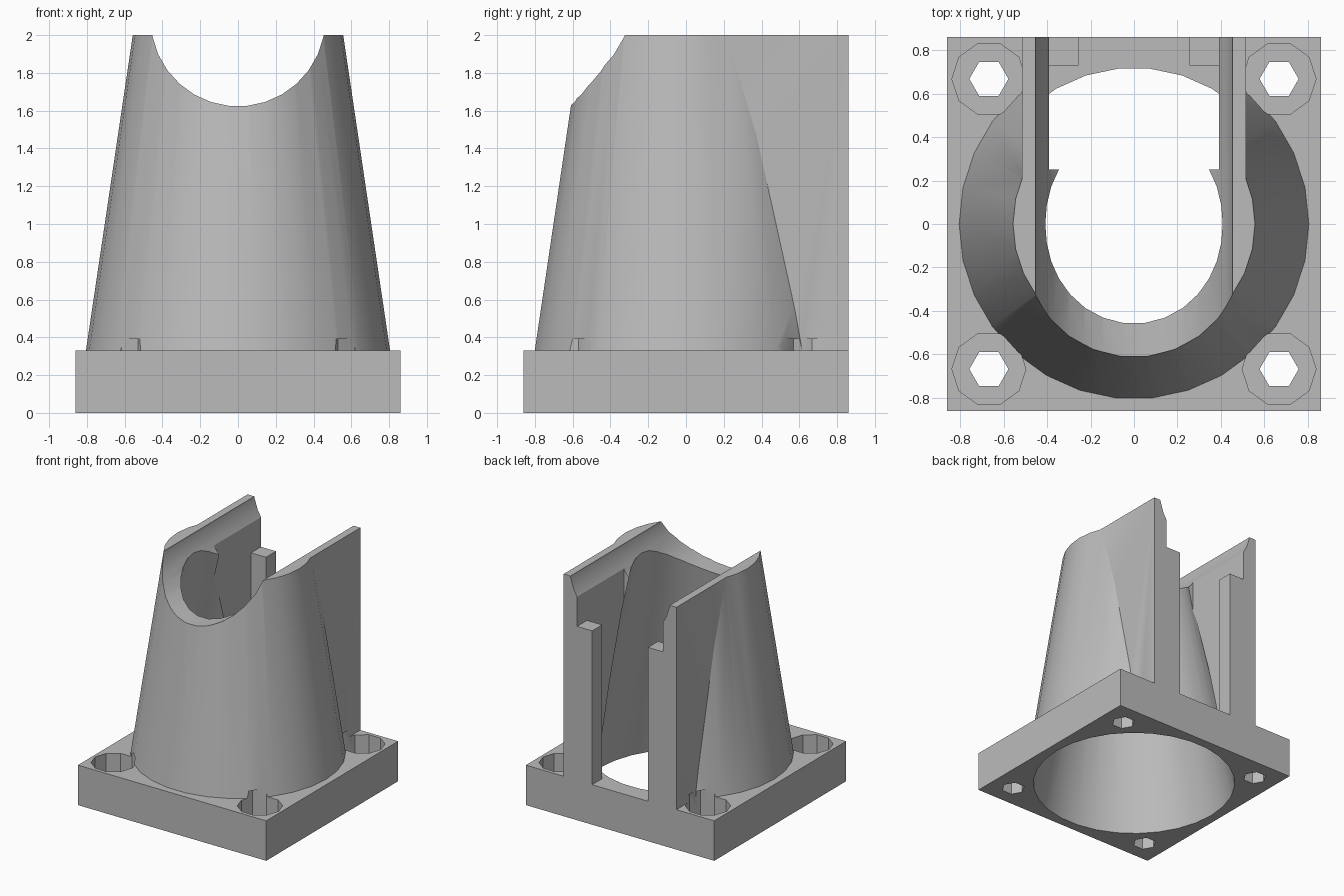
import bpy, bmesh, math
from mathutils import Matrix

cube = bpy.data.objects.get("Cube")
if cube:
    bpy.data.objects.remove(cube, do_unlink=True)

HALF, TOP, PLATE = 0.86, 2.0, 0.33      # half width, full height, plate thickness

grey = bpy.data.materials.new("grey_plastic")
grey.use_nodes = True
grey.diffuse_color = (0.5, 0.5, 0.5, 1)
grey.node_tree.nodes["Principled BSDF"].inputs["Base Color"].default_value = (0.5, 0.5, 0.5, 1)


def add_object(name, bm):
    bmesh.ops.recalc_face_normals(bm, faces=bm.faces)
    mesh = bpy.data.meshes.new(name)
    bm.to_mesh(mesh)
    bm.free()
    mesh.materials.append(grey)
    obj = bpy.data.objects.new(name, mesh)
    bpy.context.collection.objects.link(obj)
    return obj


def box(name, x, y, z):
    bm = bmesh.new()
    bmesh.ops.create_cube(bm, size=1)
    for v in bm.verts:
        for i, (low, high) in enumerate((x, y, z)):
            v.co[i] = low if v.co[i] < 0 else high
    return add_object(name, bm)


def frustum(name, sides, r0, r1, z0, z1, matrix=Matrix()):
    bm = bmesh.new()
    rings = []
    for r, z in ((r0, z0), (r1, z1)):
        angles = [math.tau * i / sides for i in range(sides)]
        rings.append([bm.verts.new((r * math.cos(a), r * math.sin(a), z)) for a in angles])
    low, high = rings
    bm.faces.new(low[::-1])
    bm.faces.new(high)
    for i in range(sides):
        j = (i + 1) % sides
        bm.faces.new((low[i], low[j], high[j], high[i]))
    bm.transform(matrix)
    return add_object(name, bm)


def combine(target, tool, operation):
    mod = target.modifiers.new(operation.lower(), "BOOLEAN")
    mod.operation, mod.solver, mod.object = operation, "EXACT", tool
    bpy.context.view_layer.objects.active = target
    bpy.ops.object.modifier_apply(modifier=mod.name)
    bpy.data.objects.remove(tool, do_unlink=True)


def cone_radius(z, r_low, z_low, r_high, z_high):
    return r_low + (r_high - r_low) * (z - z_low) / (z_high - z_low)


def outer(z):
    return cone_radius(z, 0.805, PLATE, 0.557, TOP)


def inner(z):
    return cone_radius(z, 0.785, 0, 0.383, TOP)


# Tapered duct with two parallel walls running to the back
body = frustum("duct_mount", 30, outer(0.2), outer(2.1), 0.2, 2.1)
for side in (-1, 1):
    x = sorted((side * 0.3, side * 0.515))
    combine(body, box("side_wall", x, (0, 0.92), (0.18, 2.15)), "UNION")

# Open slot between the walls
combine(body, box("slot_cutter", (-0.392, 0.392), (0.25, 1), (0, 2.3)), "DIFFERENCE")

# Retaining posts at the back of the slot
for side in (-1, 1):
    x = sorted((side * 0.255, side * 0.45))
    combine(body, box("post", x, (0.73, 0.9), (0.15, 1.6)), "UNION")

# Round cradle along the top
turn = Matrix.Translation((0, 0, 2.085)) @ Matrix.Rotation(math.pi / 2, 4, "X")
combine(body, frustum("cradle_cutter", 30, 0.462, 0.462, -1.2, 1.2, turn), "DIFFERENCE")

# Square base plate, trimmed flush with the walls
combine(body, box("base_plate", (-0.95, 0.95), (-0.95, 0.95), (-0.1, PLATE)), "UNION")
combine(body, box("envelope", (-HALF, HALF), (-HALF, HALF), (0, TOP)), "INTERSECT")

# Tapered bore through everything
combine(body, frustum("bore_cutter", 30, inner(-0.1), inner(2.2), -0.1, 2.2), "DIFFERENCE")

# Corner screw holes with wide head pockets
for sx in (-1, 1):
    for sy in (-1, 1):
        place = Matrix.Translation((sx * 0.668, sy * 0.668, 0))
        combine(body, frustum("pocket_cutter", 10, 0.17, 0.17, 0.165, 0.39, place), "DIFFERENCE")
        combine(body, frustum("screw_cutter", 6, 0.09, 0.09, -0.1, 0.25, place), "DIFFERENCE")

# Smooth the round surfaces, keep the edges crisp
bpy.ops.object.select_all(action="DESELECT")
body.select_set(True)
bpy.context.view_layer.objects.active = body
bpy.ops.object.shade_smooth_by_angle(angle=math.radians(20))
